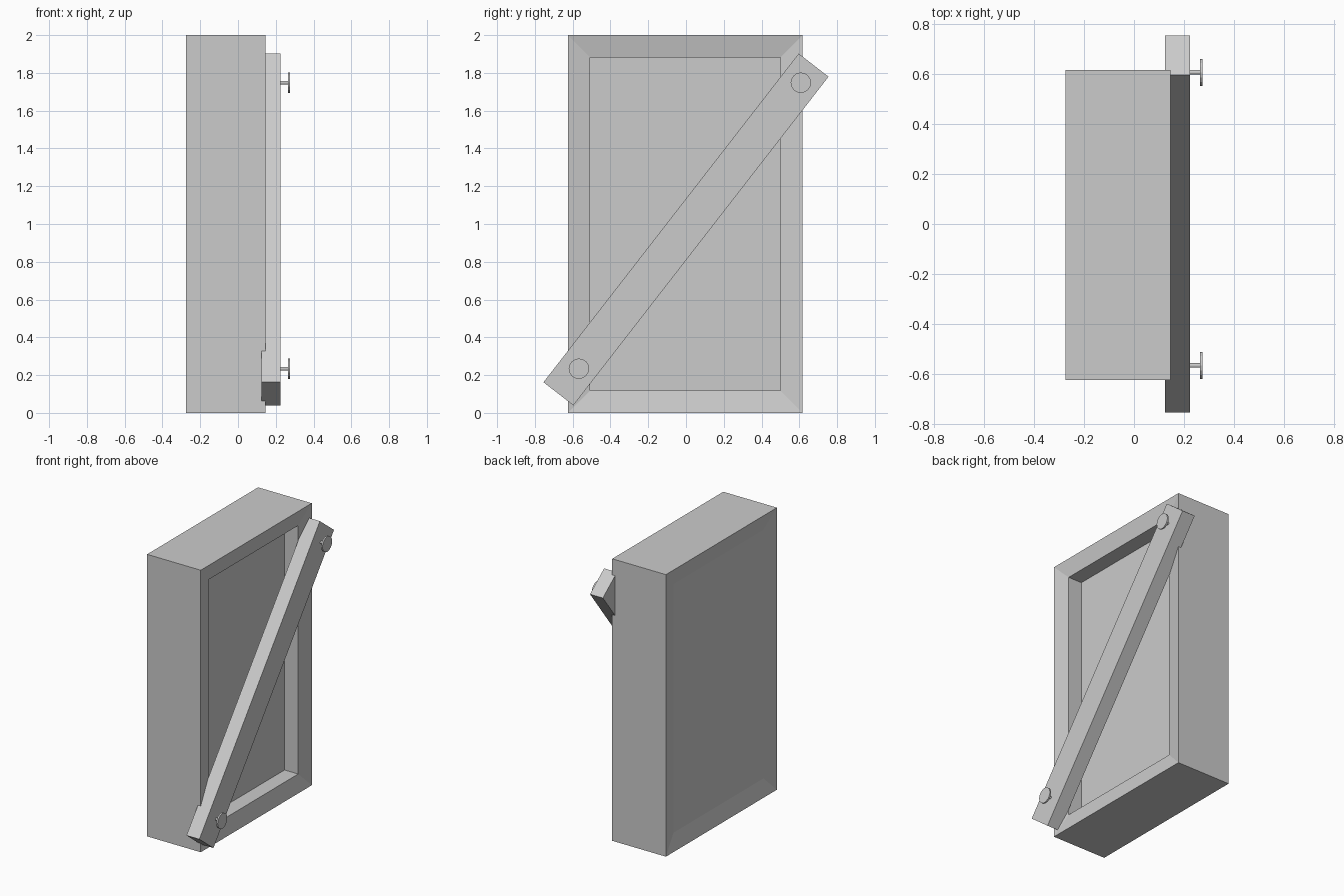
import bpy, bmesh
from math import pi, atan2, hypot
from mathutils import Matrix, Vector

if "Cube" in bpy.data.objects:
    bpy.data.objects.remove(bpy.data.objects["Cube"])


def make_object(name, bm):
    bmesh.ops.recalc_face_normals(bm, faces=bm.faces)
    mesh = bpy.data.meshes.new(name)
    bm.to_mesh(mesh)
    bm.free()
    obj = bpy.data.objects.new(name, mesh)
    bpy.context.collection.objects.link(obj)
    return obj


def box(size, centre, turn=0.0):
    bm = bmesh.new()
    m = Matrix.Translation(centre) @ Matrix.Rotation(turn, 4, 'X') @ Matrix.Diagonal((*size, 1))
    bmesh.ops.create_cube(bm, size=1, matrix=m)
    return bm


def end_face(bm, side):
    return max(bm.faces, key=lambda f: f.calc_center_median().x * side)


def inset(bm, face, width, shift):
    # inset a face, then slide its inner loop along x
    bmesh.ops.inset_region(bm, faces=[face], thickness=width, use_even_offset=True)
    bmesh.ops.translate(bm, verts=face.verts, vec=(shift, 0, 0))


# Door slab: sloped border on both sides, deep recessed panel on +x
bm = box((0.421, 1.244, 2.0), (-0.0645, -0.004, 1.0))
front, back = end_face(bm, 1), end_face(bm, -1)
inset(bm, front, 0.119, -0.023)
inset(bm, back, 0.119, 0.023)
ret = bmesh.ops.extrude_discrete_faces(bm, faces=[front])
bmesh.ops.translate(bm, verts=ret['faces'][0].verts, vec=(-0.107, 0, 0))
bmesh.ops.remove_doubles(bm, verts=bm.verts, dist=1e-5)
make_object("door_slab", bm)

# Diagonal plank barring the door
run, rise = 1.351, 1.74
make_object("diagonal_plank",
            box((0.101, 0.2, hypot(run, rise)), (0.1745, 0, 0.971), atan2(rise, run) - pi / 2))


# Bolts: thin shaft and flat round head
def bolt(name, y, z):
    bm = bmesh.new()
    for radius, x0, x1 in ((0.009, 0.2, 0.266), (0.054, 0.264, 0.275)):
        m = Matrix.Translation(((x0 + x1) / 2, y, z)) @ Matrix.Rotation(pi / 2, 4, 'Y')
        bmesh.ops.create_cone(bm, cap_ends=True, segments=16, radius1=radius,
                              radius2=radius, depth=x1 - x0, matrix=m)
    make_object(name, bm)


bolt("upper_bolt", 0.608, 1.748)
bolt("lower_bolt", -0.567, 0.234)
